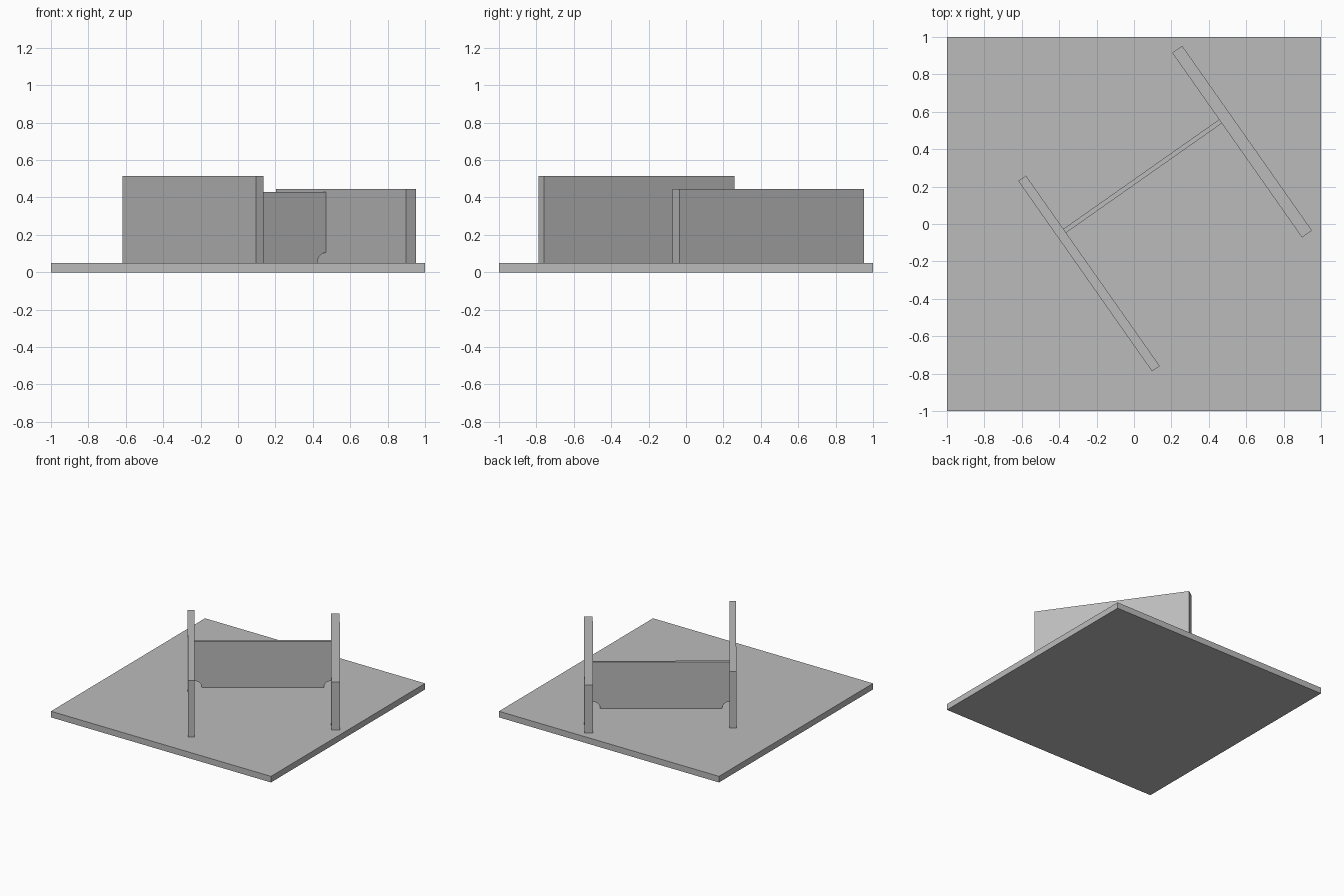
import bpy
import bmesh
from math import radians, sin, cos, pi
from mathutils import Matrix

cube = bpy.data.objects.get("Cube")
if cube:
    bpy.data.objects.remove(cube, do_unlink=True)

FLOOR = 0.05
TURN = Matrix.Rotation(radians(35.1), 4, "Z")

grey = bpy.data.materials.new("plain_grey")
grey.use_nodes = True
GREY = (0.5, 0.5, 0.5, 1)
grey.diffuse_color = GREY
grey.node_tree.nodes["Principled BSDF"].inputs["Base Color"].default_value = GREY


def finish(name, bm, matrix):
    bmesh.ops.recalc_face_normals(bm, faces=bm.faces)
    mesh = bpy.data.meshes.new(name)
    bm.to_mesh(mesh)
    bm.free()
    mesh.materials.append(grey)
    obj = bpy.data.objects.new(name, mesh)
    obj.matrix_world = matrix
    bpy.context.collection.objects.link(obj)


def box(name, size, centre, matrix=Matrix()):
    bm = bmesh.new()
    bmesh.ops.create_cube(bm, size=1)
    bmesh.ops.scale(bm, vec=size, verts=bm.verts)
    bmesh.ops.translate(bm, vec=centre, verts=bm.verts)
    finish(name, bm, matrix)


def web(name, u0, u1, v, thick, top, notch, steps=8):
    """Thin upright plate with a quarter-round notch in each lower corner."""
    arc = [(notch * cos(a), FLOOR + notch * sin(a))
           for a in (pi / 2 * i / steps for i in range(steps + 1))]
    right = [(u1 - r, z) for r, z in arc]
    left = [(u0 + r, z) for r, z in reversed(arc)]
    outline = right + [(u1, top), (u0, top)] + left
    bm = bmesh.new()
    face = bm.faces.new([bm.verts.new((u, v - thick / 2, z)) for u, z in outline])
    side = bmesh.ops.extrude_face_region(bm, geom=[face])
    moved = [g for g in side["geom"] if isinstance(g, bmesh.types.BMVert)]
    bmesh.ops.translate(bm, vec=(0, thick, 0), verts=moved)
    finish(name, bm, TURN)


def wall(name, thick, length, top, u, v):
    height = top - FLOOR
    box(name, (thick, length, height), (u, v, FLOOR + height / 2), TURN)


# Square ground slab
box("base_plate", (2, 2, FLOOR), (0, 0, FLOOR / 2))

# Two parallel upright plates
wall("tall_side_plate", 0.05, 1.244, 0.515, -0.349, -0.078)
wall("low_side_plate", 0.065, 1.207, 0.445, 0.726, 0.028)

# Notched plate joining them
web("cross_plate", -0.324, 0.694, 0.183, 0.025, 0.43, 0.055)
